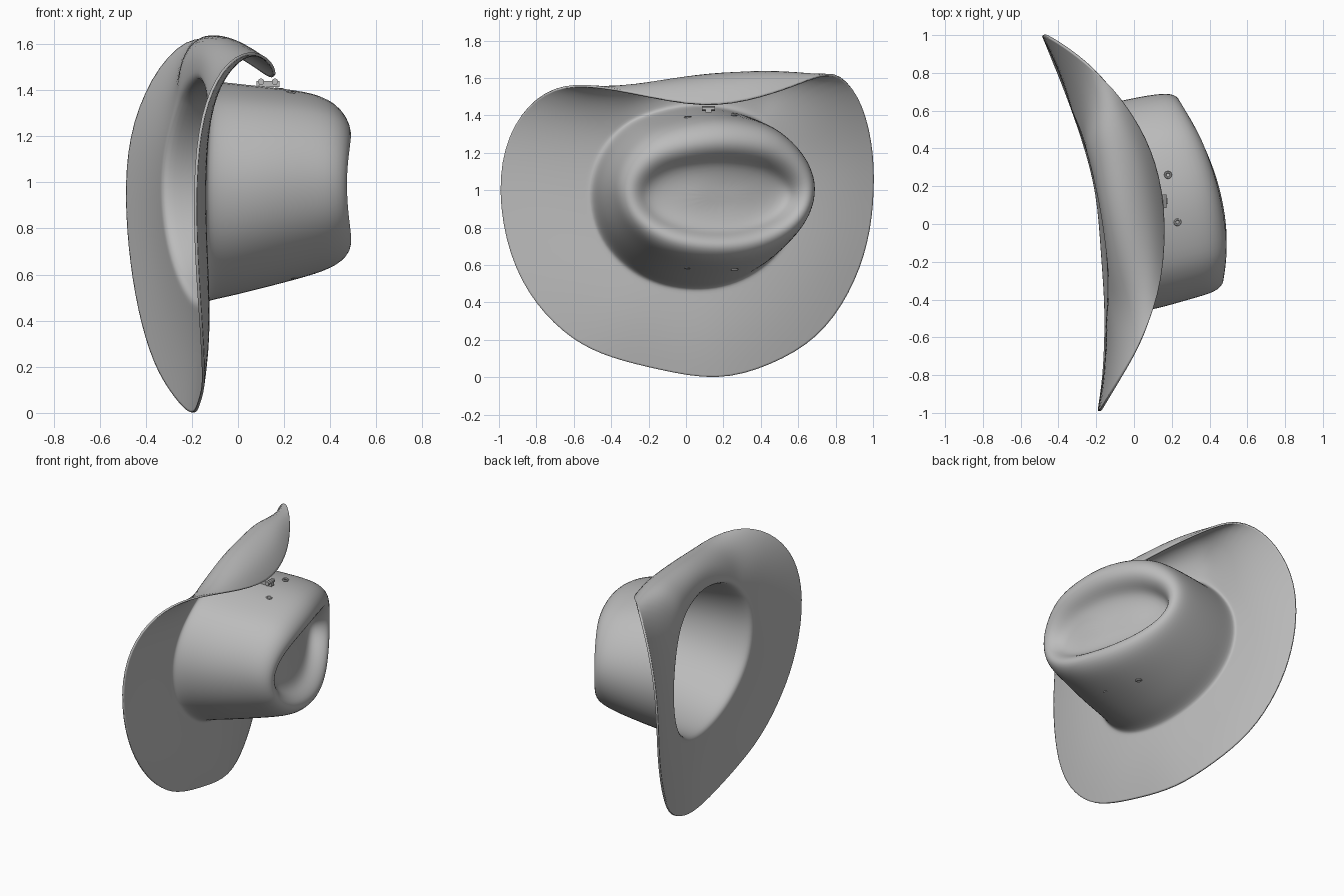
import bpy, bmesh, math
from mathutils import Vector

cube = bpy.data.objects.get("Cube")
if cube:
    bpy.data.objects.remove(cube)


def make_material(name, value):
    mat = bpy.data.materials.new(name)
    mat.use_nodes = True
    colour = (value, value, value, 1)
    mat.diffuse_color = colour
    mat.node_tree.nodes["Principled BSDF"].inputs["Base Color"].default_value = colour
    return mat


felt = make_material("grey felt", 0.5)

# Outer edge of the brim as (x, y, z, amount of roll), running once round the hat
edge = [
    (-.485, 1, 1, 0), (-.47, .97, .72, 0), (-.43, .87, .45, 0), (-.36, .7, .21, 0),
    (-.27, .45, .07, 0), (-.19, .17, -.015, 0), (-.17, -.15, .05, 0),
    (-.15, -.4, .11, 0), (-.15, -.6, .2, 0), (-.16, -.8, .39, 0),
    (-.18, -.94, .65, 0), (-.19, -1, 1, 0), (-.16, -.95, 1.3, 0),
    (-.07, -.8, 1.5, .1), (.05, -.6, 1.575, .2), (.15, -.3, 1.52, .6),
    (.165, .1, 1.43, 1), (.09, .4, 1.49, 1.05), (-.04, .62, 1.57, .9),
    (-.18, .79, 1.645, .35), (-.34, .92, 1.51, 0), (-.455, .99, 1.26, 0)]
rolls = [p[3] for p in edge]
edge = [Vector(p[:3]) for p in edge]
middle = Vector((-.15, .1, .97))
angles = [math.atan2((p.z - middle.z) / .485, (p.y - middle.y) / .56) for p in edge]

# Crown sections: x, x tilt, x bow, centre y, radius y, centre z, radius z
crown = [
    (-.165, -.09, -.07, .045, .55, .97, .49),
    (-.05, -.08, -.06, .075, .555, .975, .473),
    (.1, -.08, -.06, .105, .56, .985, .445),
    (.3, -.1, -.08, .15, .545, 1, .408),
    (.42, -.11, -.1, .165, .53, 1, .365),
    (.47, -.12, -.11, .17, .48, .985, .285),
    (.42, -.12, -.1, .17, .42, .975, .225),
    (.34, -.12, -.08, .17, .37, .97, .19),
    (.3, -.06, 0, .18, .16, .97, .08)]


def section(x, tilt, bow, cy, ry, cz, rz):
    ring = []
    for a in angles:
        c, s = math.cos(a), math.sin(a)
        ring.append(Vector((x + tilt * c + bow * c * c, cy + ry * c, cz + rz * s)))
    return ring


def brim_point(inner, outer, roll, t):
    # The upper side arches up and rolls over the crown, the rest bulges slightly
    p = inner.lerp(outer, t)
    arch = math.sin(math.pi * t)
    curl = math.sin(math.tau * t)
    p.x += .015 * arch * (1 - roll) - roll * (.05 * arch + .03 * curl)
    p.z += .19 * arch * roll
    return p


sections = [section(*row) for row in crown]
outer = [middle + (p - middle) * 1.008 for p in edge]
brim = [[brim_point(i, o, r, t) for i, o, r in zip(sections[0], outer, rolls)]
        for t in (1, .92, .75, .5, .25, .08)]

# Loft the whole hat as one sheet from the brim edge to the crown dent
bm = bmesh.new()
loops = [[bm.verts.new(p) for p in ring] for ring in brim + sections]
count = len(edge)
for a, b in zip(loops, loops[1:]):
    for i in range(count):
        j = (i + 1) % count
        bm.faces.new((a[i], a[j], b[j], b[i]))
tip = bm.verts.new(sum((v.co for v in loops[-1]), Vector()) / count)
for i in range(count):
    bm.faces.new((loops[-1][i], loops[-1][(i + 1) % count], tip))
bmesh.ops.recalc_face_normals(bm, faces=bm.faces)
mesh = bpy.data.meshes.new("hat_shell")
bm.to_mesh(mesh)
bm.free()
hat = bpy.data.objects.new("hat_shell", mesh)
bpy.context.collection.objects.link(hat)
mesh.materials.append(felt)
mesh.shade_smooth()
smooth = hat.modifiers.new("smooth", 'SUBSURF')
smooth.levels = smooth.render_levels = 2
thick = hat.modifiers.new("thickness", 'SOLIDIFY')
thick.thickness = .012
thick.offset = 0


def finish(name):
    ob = bpy.context.object
    ob.name = name
    ob.data.materials.append(felt)
    bpy.ops.object.shade_smooth_by_angle()


# Air vents on the upper and lower sides of the crown
for side, spots in (("upper", ((.23, .01, 1.39), (.18, .26, 1.405))),
                    ("lower", ((.23, .01, .587), (.18, .26, .577)))):
    for n, spot in enumerate(spots):
        bpy.ops.mesh.primitive_torus_add(
            major_radius=.015, minor_radius=.006, major_segments=12,
            minor_segments=6, location=spot, rotation=(0, .12, 0))
        finish(f"{side}_vent_{n + 1}")

# Small clasp under the rolled brim
bpy.ops.mesh.primitive_cube_add(size=1, location=(.13, .12, 1.427))
bpy.context.object.scale = (.1, .03, .025)
finish("clasp_bar")
for n, x in enumerate((.1, .16)):
    bpy.ops.mesh.primitive_cylinder_add(
        vertices=10, radius=.014, depth=.07, location=(x, .12, 1.437),
        rotation=(math.pi / 2, 0, 0))
    finish(f"clasp_pin_{n + 1}")
